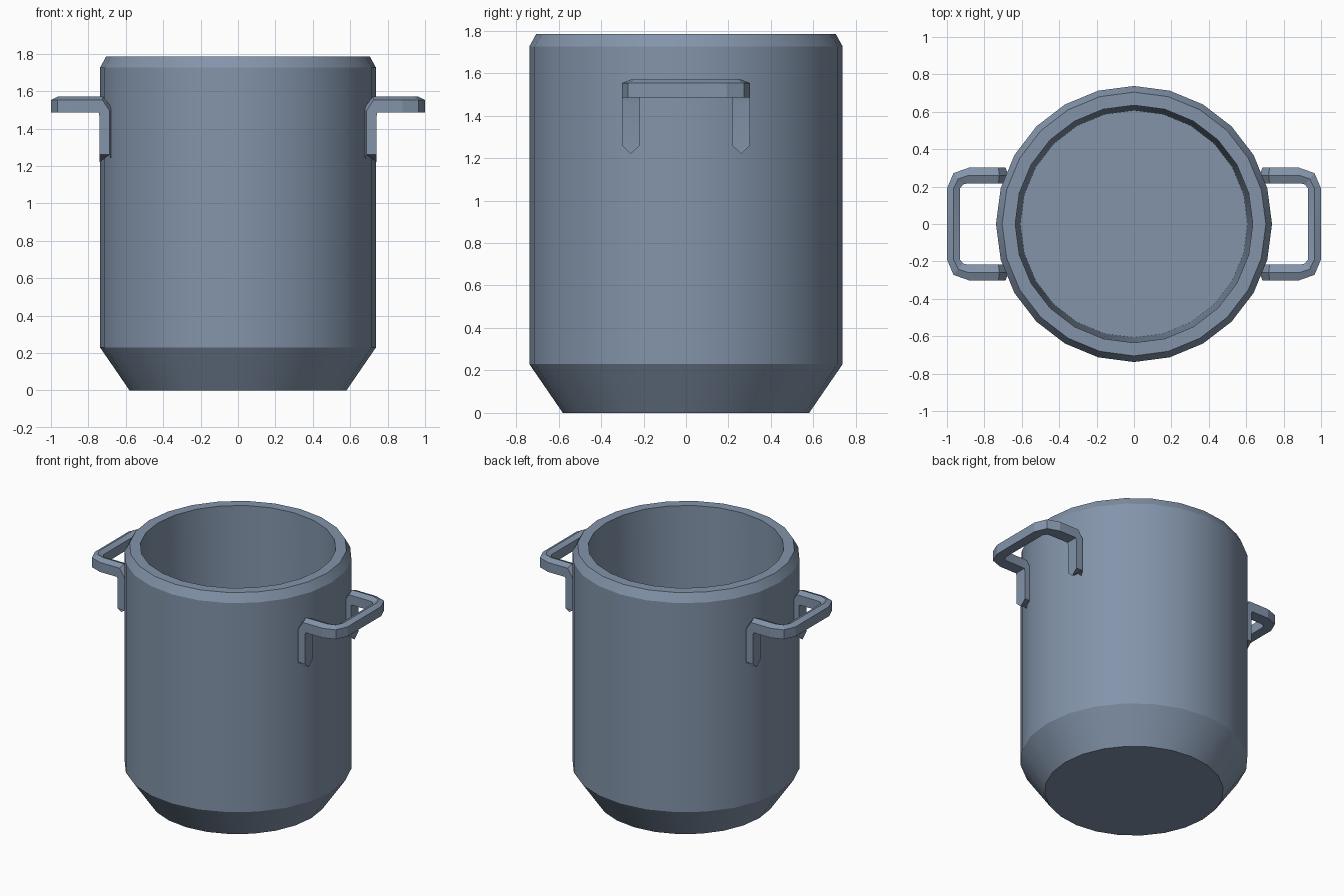
import bpy, bmesh, math

if "Cube" in bpy.data.objects:
    bpy.data.objects.remove(bpy.data.objects["Cube"])

SIDES = 24

steel = bpy.data.materials.new("blue grey steel")
steel.diffuse_color = (0.227, 0.296, 0.402, 1)
steel.use_nodes = True
steel.node_tree.nodes["Principled BSDF"].inputs["Base Color"].default_value = steel.diffuse_color


def finish(bm, name, angle):
    bmesh.ops.recalc_face_normals(bm, faces=bm.faces)
    me = bpy.data.meshes.new(name)
    bm.to_mesh(me)
    bm.free()
    me.materials.append(steel)
    ob = bpy.data.objects.new(name, me)
    bpy.context.collection.objects.link(ob)
    bpy.ops.object.select_all(action='DESELECT')
    ob.select_set(True)
    bpy.context.view_layer.objects.active = ob
    bpy.ops.object.shade_smooth_by_angle(angle=math.radians(angle))
    return ob


def skin(bm, rings, cap=True):
    """Join successive closed rings of points with quads and cap both ends."""
    vr = [[bm.verts.new(p) for p in r] for r in rings]
    n = len(vr[0])
    for a, b in zip(vr, vr[1:]):
        for i in range(n):
            j = (i + 1) % n
            bm.faces.new((a[i], a[j], b[j], b[i]))
    bm.faces.new(vr[0])
    bm.faces.new(vr[-1])


# Pot body: outer wall, bevelled rim, slightly tapered inside and floor
profile = [(0.58, 0), (0.738, 0.23), (0.738, 1.725), (0.705, 1.785),
           (0.635, 1.785), (0.607, 0.17)]
bm = bmesh.new()
skin(bm, [[(r * math.cos(2 * math.pi * i / SIDES),
            r * math.sin(2 * math.pi * i / SIDES), z) for i in range(SIDES)]
          for r, z in profile])
finish(bm, "pot_body", 28)


# Handles: ridged bar with a bent leg at each end
def bar(outer, inner):
    """Horizontal cross-section between an outer and inner plan point."""
    (ox, oy), (ix, iy) = outer, inner
    mx, my = (ox + ix) / 2, (oy + iy) / 2
    return [(ox, oy, 1.485), (mx, my, 1.485), (ix, iy, 1.485),
            (ix, iy, 1.553), (mx, my, 1.57), (ox, oy, 1.553)]


def leg(face, shoulder, ridge, drop=0):
    """Cross-section of the leg, from (x, z) of its face, shoulder and ridge."""
    yo, ym, yi = 0.302, 0.26, 0.217
    (fx, fz), (sx, sz), (rx, rz) = face, shoulder, ridge
    return [(fx, yo, fz), (fx, ym, fz - drop), (fx, yi, fz),
            (sx, yi, sz), (rx, ym, rz - drop), (sx, yo, sz)]


half = [
    bar((1.0, 0.19), (0.93, 0.19)),
    bar((0.965, 0.272), (0.915, 0.211)),
    bar((0.88, 0.302), (0.89, 0.217)),
    leg((0.745, 1.485), (0.725, 1.553), (0.72, 1.57)),
    leg((0.74, 1.46), (0.687, 1.495), (0.672, 1.505)),
    leg((0.74, 1.26), (0.687, 1.26), (0.672, 1.26), 0.04),
]
for side, name in ((1, "right_handle"), (-1, "left_handle")):
    front = [[(x, -y, z) for x, y, z in r] for r in reversed(half)]
    rings = [[(x * side, y, z) for x, y, z in r] for r in front + half]
    bm = bmesh.new()
    skin(bm, rings)
    finish(bm, name, 15)
